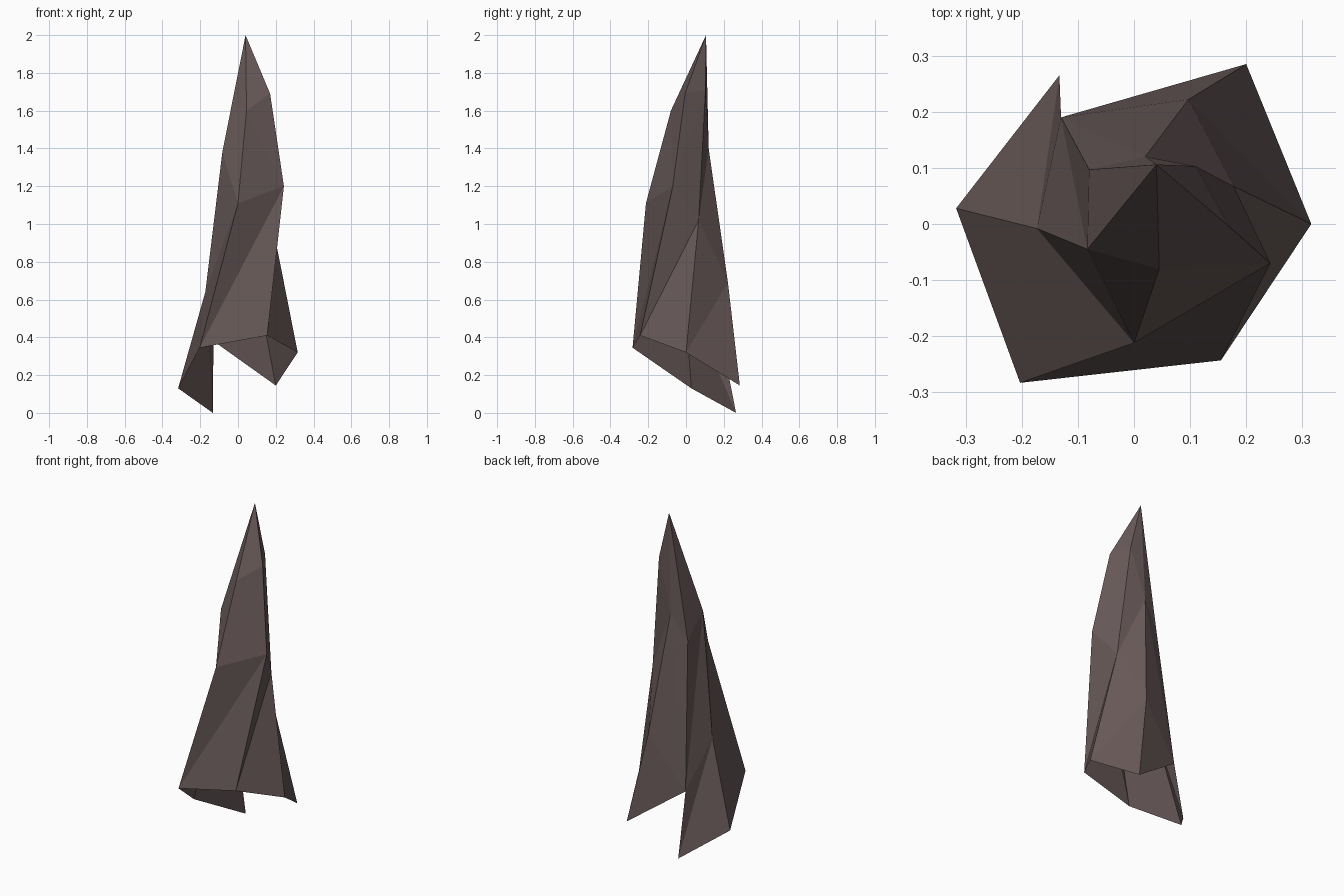
import bpy

if "Cube" in bpy.data.objects:
    bpy.data.objects.remove(bpy.data.objects["Cube"])

# Rings of the folded spike, counter-clockwise from the left side
tip = (0.04, 0.106, 2.0)
upper = [(-0.083, -0.045, 1.38), (0.045, -0.08, 1.6), (0.17, -0.005, 1.69),
         (0.11, 0.103, 1.71), (0.02, 0.12, 1.4), (-0.08, 0.097, 1.25)]
middle = [(-0.173, -0.008, 0.64), (0.0, -0.212, 1.11), (0.243, -0.07, 1.2),
          (0.178, 0.067, 1.02), (0.097, 0.222, 0.69), (-0.13, 0.19, 0.38)]
hem = [(-0.317, 0.028, 0.13), (-0.203, -0.283, 0.345), (0.155, -0.243, 0.41),
       (0.316, 0.0, 0.32), (0.2, 0.285, 0.145)]
flap = (-0.133, 0.265, 0.0)

verts = [tip] + upper + middle + hem + [flap]
U = list(range(1, 7))
M = list(range(7, 13))
H = list(range(13, 18))
F = 18
faces = []


def strip(top, low, folds):
    """Join two rings; each fold mark picks the crease direction of a quad."""
    for i, fold in enumerate(folds):
        j = (i + 1) % len(top)
        ti, tj, li, lj = top[i], top[j], low[i], low[j]
        if fold == "/":
            faces.extend([(ti, li, tj), (li, lj, tj)])
        else:
            faces.extend([(ti, li, lj), (ti, lj, tj)])


# Pointed top
for i in range(6):
    faces.append((0, U[i], U[(i + 1) % 6]))
# Body and skirt
strip(U, M, "\\\\//\\/")
strip(M, H, "\\///")
# Open slit at the back with the long loose flap
faces += [(M[4], H[4], M[5]), (M[0], F, H[0]), (M[0], M[5], F)]

mesh = bpy.data.meshes.new("folded_spike")
mesh.from_pydata(verts, [], faces)
mesh.update()

mat = bpy.data.materials.new("dusty brown")
mat.diffuse_color = (0.135, 0.098, 0.096, 1)
mat.use_nodes = True
mat.node_tree.nodes["Principled BSDF"].inputs["Base Color"].default_value = mat.diffuse_color
mesh.materials.append(mat)

obj = bpy.data.objects.new("folded_spike", mesh)
bpy.context.collection.objects.link(obj)
